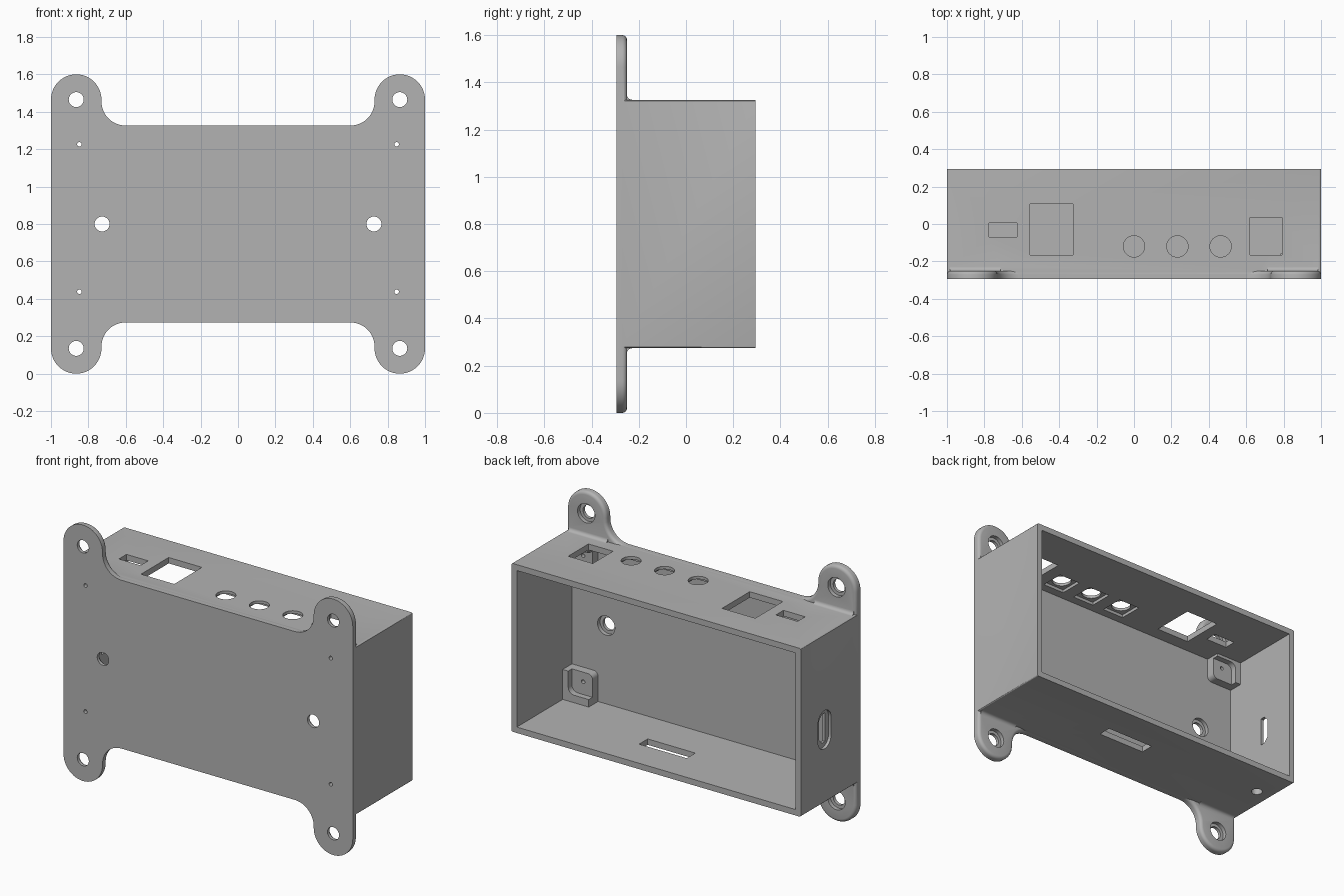
import bpy, bmesh, math
from mathutils import Matrix, Vector

old = bpy.data.objects.get("Cube")
if old:
    bpy.data.objects.remove(old)

MID = 0.8                      # mid height
FRONT, BACK = -0.295, 0.295
HALF_H, WALL, PLATE = 0.526, 0.037, 0.045
FLOOR = FRONT + PLATE          # inner face of the front plate
TOP, BOTTOM = MID + HALF_H, MID - HALF_H
SIDES = [(sx, sz) for sx in (1, -1) for sz in (1, -1)]

mat = bpy.data.materials.new("grey plastic")
mat.use_nodes = True
GREY = (0.45, 0.45, 0.45, 1)
mat.diffuse_color = GREY
mat.node_tree.nodes["Principled BSDF"].inputs["Base Color"].default_value = GREY


def finish(bm, name):
    bmesh.ops.recalc_face_normals(bm, faces=bm.faces)
    mesh = bpy.data.meshes.new(name)
    bm.to_mesh(mesh)
    bm.free()
    ob = bpy.data.objects.new(name, mesh)
    bpy.context.collection.objects.link(ob)
    mesh.materials.append(mat)
    return ob


def block(x0, x1, y0, y1, z0, z1, name="block"):
    bm = bmesh.new()
    bmesh.ops.create_cube(bm, size=1)
    bmesh.ops.scale(bm, vec=(abs(x1 - x0), y1 - y0, abs(z1 - z0)), verts=bm.verts)
    bmesh.ops.translate(bm, vec=((x0 + x1) / 2, (y0 + y1) / 2, (z0 + z1) / 2), verts=bm.verts)
    return finish(bm, name)


def rod(centre, axis, radius, length, sides=40):
    bm = bmesh.new()
    turn = Vector((0, 0, 1)).rotation_difference(Vector(axis)).to_matrix().to_4x4()
    bmesh.ops.create_cone(bm, cap_ends=True, segments=sides, radius1=radius, radius2=radius,
                          depth=length, matrix=Matrix.Translation(centre) @ turn)
    return finish(bm, "rod")


def prism(points, place, offset):
    """Extrude a planar outline; place turns a 2D point into a 3D one."""
    bm = bmesh.new()
    face = bm.faces.new([bm.verts.new(place(*p)) for p in points])
    new = bmesh.ops.extrude_face_region(bm, geom=[face])["geom"]
    bmesh.ops.translate(bm, vec=offset, verts=[v for v in new if isinstance(v, bmesh.types.BMVert)])
    return finish(bm, "prism")


def arc(cx, cz, r, a0, a1, n):
    angles = [math.radians(a0 + (a1 - a0) * i / n) for i in range(n + 1)]
    return [(cx + r * math.cos(a), cz + r * math.sin(a)) for a in angles]


def bevel(ob, width, segments, rule):
    bm = bmesh.new()
    bm.from_mesh(ob.data)
    edges = [e for e in bm.edges if rule(*[v.co for v in e.verts])]
    bmesh.ops.bevel(bm, geom=edges, offset=width, segments=segments, profile=0.5, affect='EDGES')
    bm.to_mesh(ob.data)
    bm.free()


def combine(target, other, operation):
    mod = target.modifiers.new("combine", 'BOOLEAN')
    mod.operation, mod.solver, mod.object = operation, 'EXACT', other
    bpy.context.view_layer.objects.active = target
    bpy.ops.object.modifier_apply(modifier=mod.name)
    bpy.data.objects.remove(other)


# Box shell, open at the back
case = block(-1, 1, FRONT, BACK, BOTTOM, TOP, "enclosure")
bevel(case, 0.01, 3, lambda a, b: abs(a.y - b.y) > 0.1)
combine(case, block(-1 + WALL, 1 - WALL, FLOOR, BACK + 0.1, BOTTOM + WALL, TOP - WALL), 'DIFFERENCE')

# Front plate with four rounded ears, outlined clockwise from the upper right
quarter = arc(0.6, HALF_H + 0.13, 0.13, -90, 0, 12) + arc(0.865, 0.665, 0.135, 180, 0, 24)
quarter.remove(quarter[12])
right = quarter + [(x, -z) for x, z in reversed(quarter)]
outline = right + [(-x, z) for x, z in reversed(right)]
plate = prism(outline, lambda x, z: (x, FRONT, MID + z), (0, PLATE, 0))
bevel(plate, 0.02, 4, lambda a, b: min(a.y, b.y) > FLOOR - 0.001)
combine(case, plate, 'UNION')

# Fillets where the ears meet the box
R = 0.022
curve = arc(FLOOR + R, HALF_H + R, R, 180, 270, 5)
for sx, sz in SIDES:
    fillet = prism(curve + [(FLOOR + R, HALF_H - 0.015), (FLOOR - 0.01, HALF_H - 0.015),
                            (FLOOR - 0.01, HALF_H + R)],
                   lambda y, z: (sx * 0.715, y, MID + sz * z), (sx * 0.27, 0, 0))
    combine(case, fillet, 'UNION')

# Corner board supports: a pad with a raised lip on the two wall sides
HOLE_MID, HOLE_X, HOLE_Z = 0.832, 0.848, 0.394
for sx, sz in SIDES:
    hole = HOLE_MID + sz * HOLE_Z
    wall = MID + sz * (HALF_H - WALL + 0.01)
    lip = hole + sz * (0.045 if sz > 0 else 0.08)
    edge = hole - sz * (0.085 if sz > 0 else 0.06)
    support = block(sx * 0.783, sx * 0.975, FLOOR - 0.01, FLOOR + 0.092, edge, wall)
    bevel(support, 0.03, 5, lambda a, b: abs(a.y - b.y) > 0.05
          and abs(a.x) < 0.8 and abs(a.z - edge) < 0.01)
    pocket = block(sx * 0.7, sx * 0.925, FLOOR + 0.055, FLOOR + 0.2, edge - sz * 0.05, lip)
    bevel(pocket, 0.04, 5, lambda a, b: abs(a.y - b.y) > 0.05
          and abs(a.x) > 0.9 and abs(a.z - lip) < 0.01)
    combine(support, pocket, 'DIFFERENCE')
    combine(case, support, 'UNION')

# Holes through the front plate, the larger ones counterbored from behind
cutters = [rod((sx * HOLE_X, FLOOR, HOLE_MID + sz * HOLE_Z), (0, 1, 0), 0.012, 0.3, 20)
           for sx, sz in SIDES]
screws = [(sx * 0.865, MID + sz * 0.665) for sx, sz in SIDES] + [(0.727, MID), (-0.727, MID)]
for x, z in screws:
    cutters += [rod((x, FRONT, z), (0, 1, 0), 0.04, 0.3),
                rod((x, FLOOR + 0.03, z), (0, 1, 0), 0.06, 0.11)]

# Openings in the top wall
for x0, x1, y0, y1 in [(-0.775, -0.625, -0.07, 0.005), (-0.555, -0.325, -0.165, 0.108),
                       (0.62, 0.79, -0.165, 0.035)]:
    cutters += [block(x0, x1, y0, y1, TOP - 0.06, TOP + 0.1)]
for x in (0, 0.232, 0.463):
    cutters += [rod((x, -0.12, TOP), (0, 0, 1), 0.057, 0.2),
                block(x - 0.075, x + 0.075, -0.195, -0.045, TOP - 0.1, TOP - 0.018)]

# Slot and small hole in the bottom wall
cutters += [block(-0.065, 0.265, 0, 0.085, BOTTOM - 0.1, BOTTOM + 0.06),
            rod((-0.894, 0.075, BOTTOM), (0, 0, 1), 0.033, 0.15)]

# Recessed socket opening in the side wall
recess = arc(0.06, 0.785, 0.065, 0, 180, 12) + arc(0.06, 0.675, 0.065, 180, 360, 12)
cutters += [prism(recess, lambda y, z: (-1.1, y, z), (0.118, 0, 0))]
socket = [(0.03, 0.64), (0.06, 0.64), (0.09, 0.67), (0.09, 0.79), (0.06, 0.82), (0.03, 0.82)]
cutters += [prism(socket, lambda y, z: (-1.1, y, z), (0.2, 0, 0))]

for cutter in cutters:
    combine(case, cutter, 'DIFFERENCE')

bpy.ops.object.select_all(action='DESELECT')
case.select_set(True)
bpy.context.view_layer.objects.active = case
bpy.ops.object.shade_smooth_by_angle(angle=math.radians(30))
